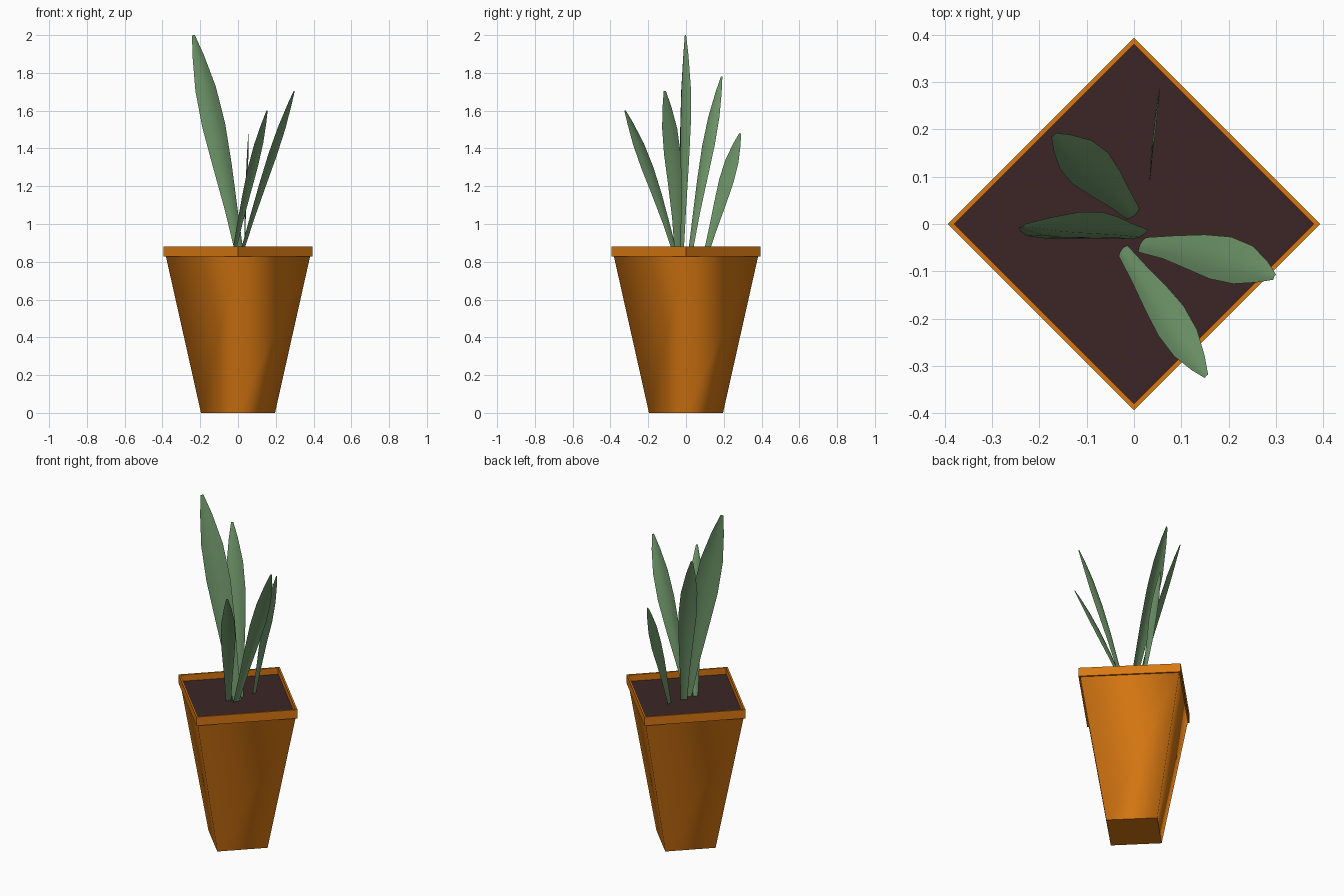
import bpy, bmesh, math
from mathutils import Vector

if "Cube" in bpy.data.objects:
    bpy.data.objects.remove(bpy.data.objects["Cube"])


def material(name, rgb):
    m = bpy.data.materials.new(name)
    m.diffuse_color = (*rgb, 1.0)
    m.use_nodes = True
    m.node_tree.nodes["Principled BSDF"].inputs["Base Color"].default_value = m.diffuse_color
    return m


TERRACOTTA = material("orange clay", (0.69, 0.19, 0.006))
SOIL = material("dark soil", (0.045, 0.019, 0.020))
LEAF = material("leaf green", (0.16, 0.31, 0.145))


def finish(name, bm, mat):
    mesh = bpy.data.meshes.new(name)
    bm.to_mesh(mesh)
    bm.free()
    mesh.materials.append(mat)
    ob = bpy.data.objects.new(name, mesh)
    bpy.context.collection.objects.link(ob)
    return ob


def square_loft(name, profile, mat, smooth=False, closed=False, cap=False):
    """Loft four-sided rings, corners on the axes, through (radius, z) points."""
    bm = bmesh.new()
    rings = [[bm.verts.new((r * math.cos(k * math.pi / 2), r * math.sin(k * math.pi / 2), z))
              for k in range(4)] for r, z in profile]
    pairs = list(zip(rings, rings[1:])) + ([(rings[-1], rings[0])] if closed else [])
    for a, b in pairs:
        for k in range(4):
            f = bm.faces.new((a[k], a[(k + 1) % 4], b[(k + 1) % 4], b[k]))
            f.smooth = smooth
    if cap:
        base = bm.faces.new(rings[0][::-1])
        for e in base.edges:
            e.smooth = False
    return finish(name, bm, mat)


# Pot: tapered smooth-shaded body and a flat-shaded rim
square_loft("pot_body", [(0.196, 0), (0.382, 0.83)], TERRACOTTA, smooth=True, cap=True)
square_loft("pot_rim", [(0.38, 0.828), (0.394, 0.828), (0.394, 0.88), (0.38, 0.88)],
            TERRACOTTA, closed=True)

# Soil: flat square just under the rim
bm = bmesh.new()
bm.faces.new([bm.verts.new((0.381 * x, 0.381 * y, 0.842))
              for x, y in ((1, 0), (0, 1), (-1, 0), (0, -1))])
finish("soil", bm, SOIL)

# Relative blade width from root to tip
WIDTHS = [(0, 0.35), (0.2, 0.55), (0.4, 0.82), (0.58, 1.0), (0.75, 0.9), (0.9, 0.5), (1, 0.12)]


def leaf(name, root, mid, tip, angle, width, bulge=0.13):
    """Arched blade along a curve through three points; angle = heading of its width."""
    root, mid, tip = Vector(root), Vector(mid), Vector(tip)
    ctrl = 2 * mid - (root + tip) / 2
    across = Vector((math.cos(math.radians(angle)), math.sin(math.radians(angle)), 0))
    bm = bmesh.new()
    rows = []
    for t, k in WIDTHS:
        p = (1 - t) ** 2 * root + 2 * t * (1 - t) * ctrl + t * t * tip
        d = ((1 - t) * (ctrl - root) + t * (tip - ctrl)).normalized()
        w = (across - across.dot(d) * d).normalized()
        n = w.cross(d)
        if n.z < 0:
            n = -n
        half = width * k / 2
        rows.append([bm.verts.new(p + w * half * s + n * half * 2 * bulge * (0.5 - s * s))
                     for s in (-1, -0.5, 0, 0.5, 1)])
    for a, b in zip(rows, rows[1:]):
        for i in range(4):
            bm.faces.new((a[i], a[i + 1], b[i + 1], b[i])).smooth = True
    finish(name, bm, LEAF)


# Five leaves fanning out of the soil
leaf("leaf_tall", (0.01, -0.025, 0.84), (-0.105, -0.012, 1.43), (-0.236, -0.004, 2.0), 24, 0.135)
leaf("leaf_right", (0.015, -0.043, 0.84), (0.155, -0.063, 1.30), (0.297, -0.112, 1.705), 62, 0.10)
leaf("leaf_front", (-0.025, -0.055, 0.84), (0.06, -0.18, 1.24), (0.153, -0.322, 1.60), 52, 0.083)
leaf("leaf_back_left", (0.0, 0.02, 0.84), (-0.075, 0.10, 1.34), (-0.17, 0.188, 1.78), 41, 0.10)
leaf("leaf_back", (0.035, 0.105, 0.84), (0.043, 0.20, 1.18), (0.055, 0.287, 1.48), 84, 0.078, 0.06)
